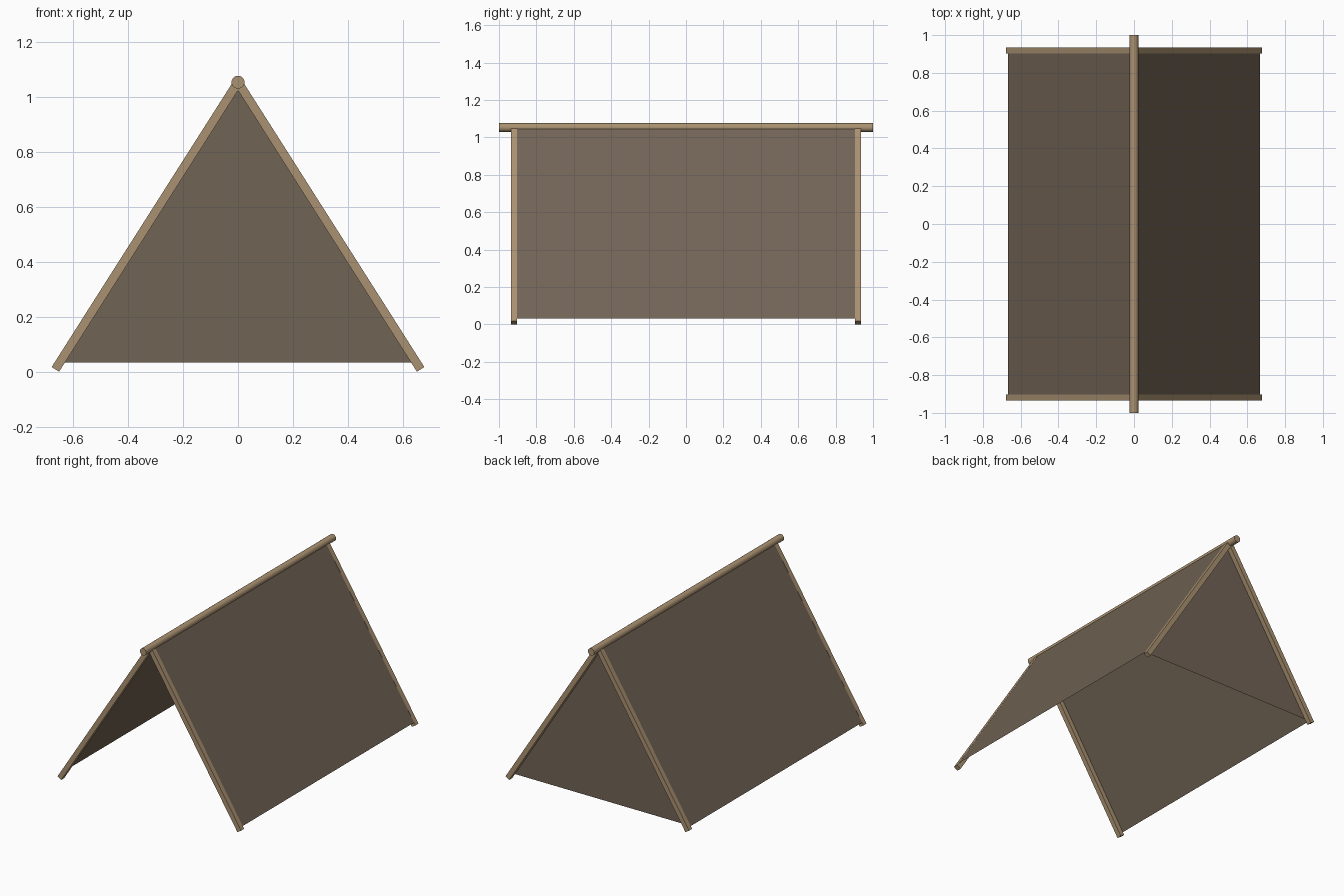
import bpy
import math
from mathutils import Vector

if "Cube" in bpy.data.objects:
    bpy.data.objects.remove(bpy.data.objects["Cube"])

RIDGE_Z, RIDGE_R = 1.0525, 0.0235
FOOT_X, FOOT_Z = 0.664, 0.0085
RAFTER_Y, RAFTER_W = 0.919, 0.032
CLOTH_Y = 0.903


def material(name, color):
    m = bpy.data.materials.new(name)
    m.diffuse_color = (*color, 1)
    m.use_nodes = True
    m.node_tree.nodes["Principled BSDF"].inputs["Base Color"].default_value = m.diffuse_color
    return m


wood = material("wood", (0.40, 0.285, 0.165))
canvas = material("canvas", (0.165, 0.125, 0.09))


def sheet(name, corners):
    me = bpy.data.meshes.new(name)
    me.from_pydata(corners, [], [tuple(range(len(corners)))])
    me.materials.append(canvas)
    ob = bpy.data.objects.new(name, me)
    bpy.context.collection.objects.link(ob)
    return ob


# Round ridge pole along y
bpy.ops.mesh.primitive_cylinder_add(vertices=24, radius=RIDGE_R, depth=2,
                                    location=(0, 0, RIDGE_Z),
                                    rotation=(math.pi / 2, 0, 0))
ridge = bpy.context.object
ridge.name = "ridge_pole"
ridge.data.materials.append(wood)
bpy.ops.object.shade_smooth_by_angle()

# Four square rafters, leaning against the ridge
for side, sx in (("left", -1), ("right", 1)):
    top = Vector((0, 0, RIDGE_Z))
    foot = Vector((sx * FOOT_X, 0, FOOT_Z))
    lean = math.atan2(top.x - foot.x, top.z - foot.z)
    for end, sy in (("front", -1), ("back", 1)):
        mid = (top + foot) / 2
        bpy.ops.mesh.primitive_cube_add(size=1, location=(mid.x, sy * RAFTER_Y, mid.z),
                                        rotation=(0, lean, 0))
        rafter = bpy.context.object
        rafter.name = f"{end}_{side}_rafter"
        rafter.scale = (RAFTER_W, RAFTER_W, (top - foot).length)
        rafter.data.materials.append(wood)

    # Sloping canvas, flush with the outside of the rafters
    low, high = (sx * 0.667, 0.033), (sx * 0.012, 1.062)
    points = [(low[0], -CLOTH_Y, low[1]), (low[0], CLOTH_Y, low[1]),
              (high[0], CLOTH_Y, high[1]), (high[0], -CLOTH_Y, high[1])]
    sheet(f"{side}_canvas", points if sx > 0 else points[::-1])

# Closed triangular back wall; the front stays open
sheet("back_canvas", [(0.667, CLOTH_Y, 0.033), (-0.667, CLOTH_Y, 0.033),
                      (0, CLOTH_Y, 1.07)])
